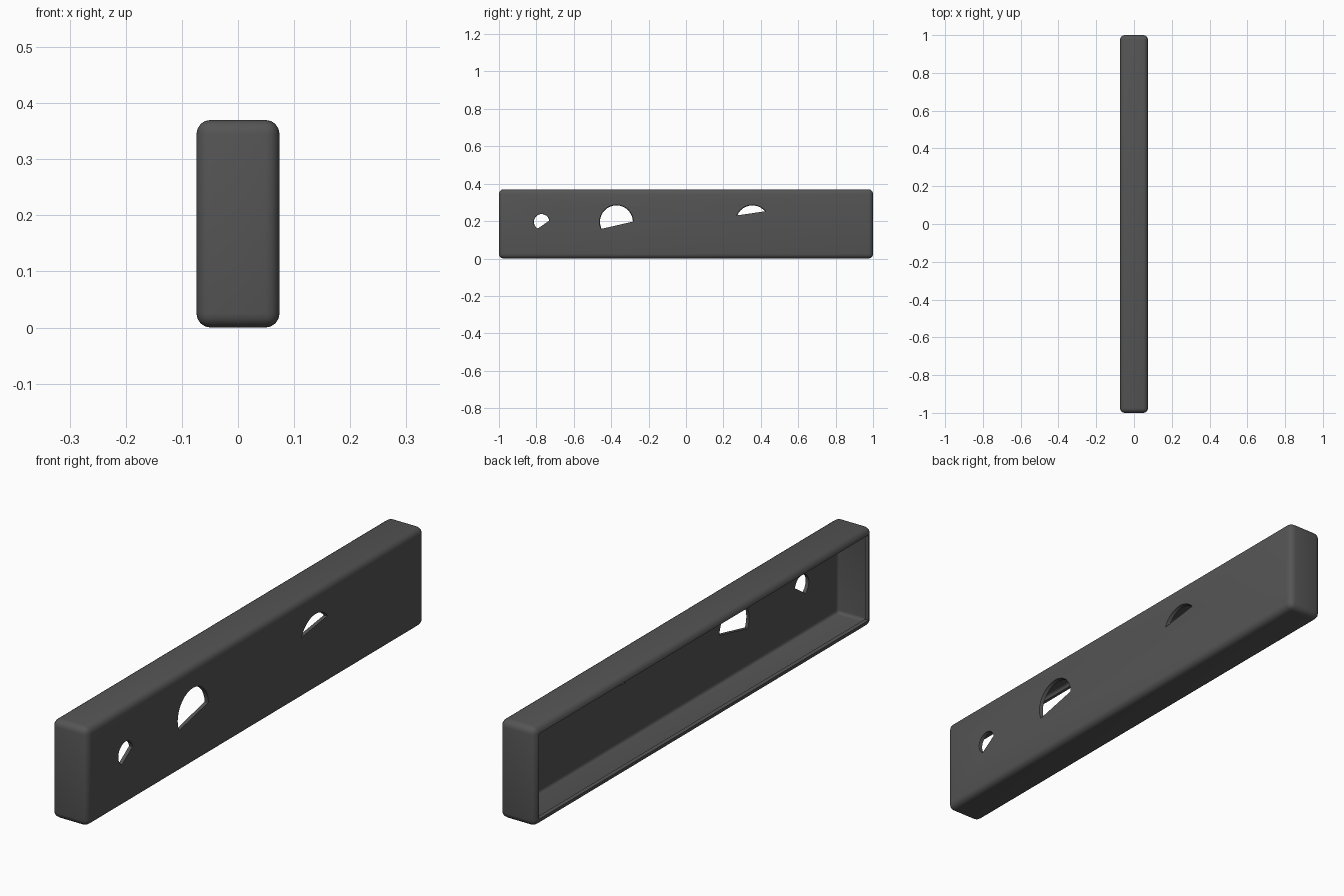
import bpy, bmesh
from mathutils import Matrix, Vector

if "Cube" in bpy.data.objects:
    bpy.data.objects.remove(bpy.data.objects["Cube"])

W, L, H = 0.148, 2.0, 0.37
WALL, ROUND = 0.014, 0.025

mat = bpy.data.materials.new("dark_grey")
mat.diffuse_color = (0.09, 0.09, 0.09, 1)
mat.use_nodes = True
mat.node_tree.nodes["Principled BSDF"].inputs["Base Color"].default_value = mat.diffuse_color


def make_object(name, bm):
    bmesh.ops.recalc_face_normals(bm, faces=bm.faces)
    me = bpy.data.meshes.new(name)
    bm.to_mesh(me)
    bm.free()
    ob = bpy.data.objects.new(name, me)
    bpy.context.collection.objects.link(ob)
    return ob


# Shell: rounded box with its -x side open
bm = bmesh.new()
bmesh.ops.create_cube(bm, size=1, matrix=Matrix.Translation((0, 0, H / 2)) @ Matrix.Diagonal((W, L, H, 1)))
bmesh.ops.bevel(bm, geom=bm.edges[:], offset=ROUND, segments=4, profile=0.5, affect='EDGES')
back = min(bm.faces, key=lambda f: f.calc_center_median().x - f.calc_area())
back = max((f for f in bm.faces if f.normal.x < -0.99), key=lambda f: f.calc_area())
bmesh.ops.delete(bm, geom=[back], context='FACES')
shell = make_object("cover_shell", bm)
shell.data.materials.append(mat)
solid = shell.modifiers.new("wall", 'SOLIDIFY')
solid.thickness = WALL
solid.offset = -1

# Openings: round holes closed below a slanted chord
# (centre y, outer radius, inner radius, chord start yz, chord end yz)
holes = [
    (-0.772, 0.043, 0.041, (-0.80, 0.155), (-0.735, 0.20)),
    (-0.372, 0.092, 0.087, (-0.446, 0.16), (-0.28, 0.198)),
    (0.355, 0.092, 0.087, (0.277, 0.231), (0.427, 0.253)),
]
for i, (cy, r_out, r_in, a, b) in enumerate(holes):
    bm = bmesh.new()
    place = Matrix.Translation((W / 2 - WALL / 2, cy, 0.196)) @ Matrix.Rotation(1.5707963, 4, 'Y')
    bmesh.ops.create_cone(bm, cap_ends=True, segments=32, radius1=r_in, radius2=r_out,
                          depth=WALL * 1.6, matrix=place)
    up = Vector((0, a[1] - b[1], b[0] - a[0])).normalized()
    bmesh.ops.bisect_plane(bm, geom=bm.verts[:] + bm.edges[:] + bm.faces[:],
                           plane_co=(0, a[0], a[1]), plane_no=up, clear_inner=True)
    bmesh.ops.holes_fill(bm, edges=[e for e in bm.edges if e.is_boundary], sides=0)
    cutter = make_object(f"hole_cutter_{i + 1}", bm)
    cutter.hide_render = True
    cutter.hide_set(True)
    cut = shell.modifiers.new(f"hole_{i + 1}", 'BOOLEAN')
    cut.operation = 'DIFFERENCE'
    cut.solver = 'EXACT'
    cut.object = cutter

# Smooth rounded edges, crisp rims
bpy.context.view_layer.objects.active = shell
shell.select_set(True)
for m in [m.name for m in shell.modifiers]:
    bpy.ops.object.modifier_apply(modifier=m)
bpy.ops.object.shade_smooth_by_angle(angle=0.6)
